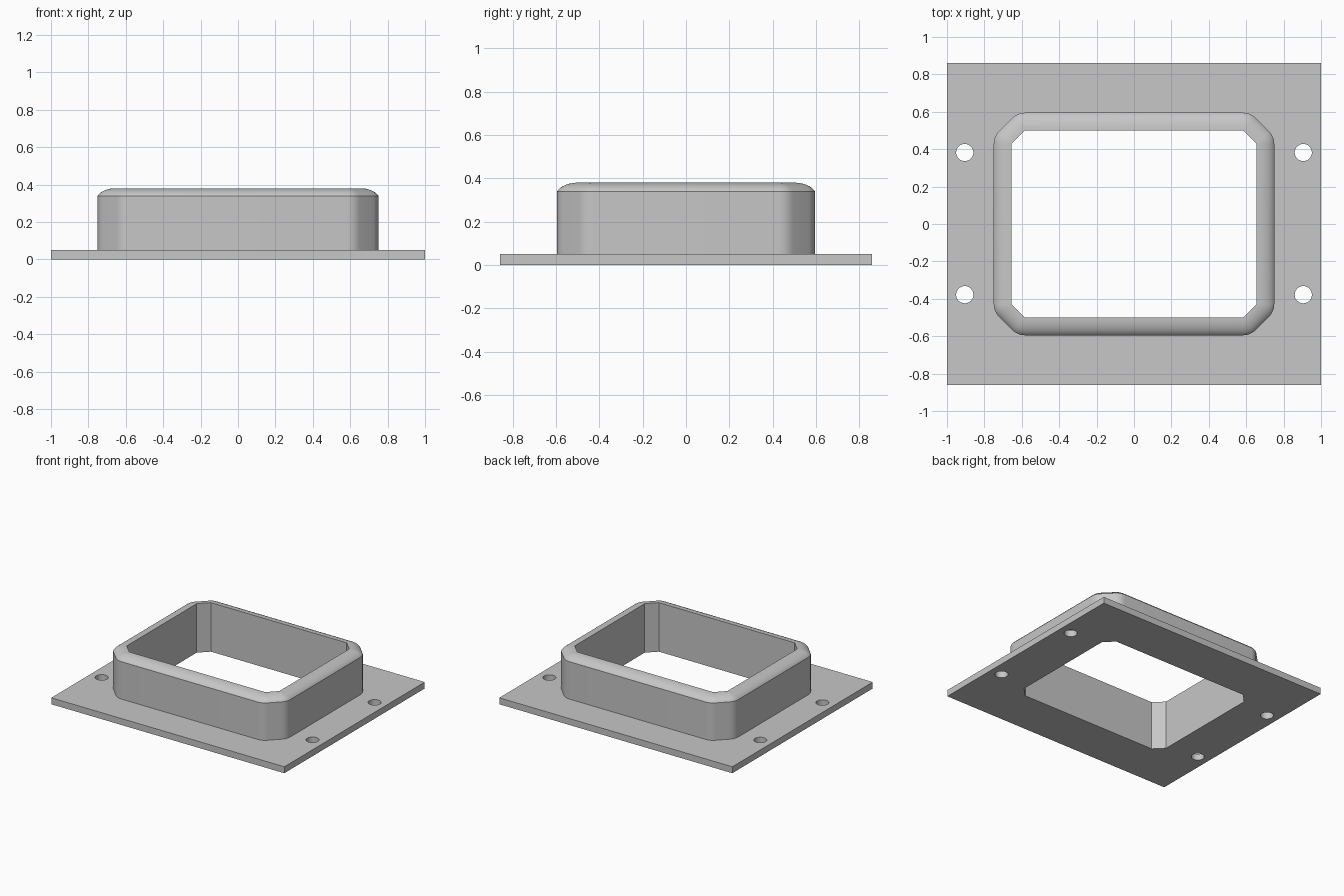
import bpy
import bmesh
from math import sin, cos, pi, radians

if "Cube" in bpy.data.objects:
    bpy.data.objects.remove(bpy.data.objects["Cube"], do_unlink=True)

grey = bpy.data.materials.new("plain_grey")
grey.use_nodes = True
colour = (0.57, 0.57, 0.57, 1)
grey.diffuse_color = colour
grey.node_tree.nodes["Principled BSDF"].inputs["Base Color"].default_value = colour

PLATE_T, SHOULDER, TOP = 0.05, 0.34, 0.38
WALL = 0.095                      # collar wall thickness
IN_X, IN_Y, CUT = 0.655, 0.5, 0.072   # opening half sizes and corner chamfer


def finish(bm, name):
    bmesh.ops.remove_doubles(bm, verts=bm.verts, dist=1e-5)
    bmesh.ops.recalc_face_normals(bm, faces=bm.faces)
    mesh = bpy.data.meshes.new(name)
    bm.to_mesh(mesh)
    bm.free()
    mesh.materials.append(grey)
    obj = bpy.data.objects.new(name, mesh)
    bpy.context.collection.objects.link(obj)
    bpy.ops.object.select_all(action="DESELECT")
    obj.select_set(True)
    bpy.context.view_layer.objects.active = obj
    bpy.ops.object.shade_smooth_by_angle(angle=radians(28))
    return obj


def opening_corners():
    """Chamfered rectangle, anticlockwise, with the two wall directions at each corner."""
    x, y, c = IN_X, IN_Y, CUT
    pts = [(x, y - c), (x - c, y), (c - x, y), (-x, y - c),
           (-x, c - y), (c - x, -y), (x - c, -y), (x, c - y)]
    return [(px, py, i * pi / 4) for i, (px, py) in enumerate(pts)]


def outline(offset, steps=6):
    """Opening grown outward by offset, with rounded joins."""
    return [(px + offset * cos(a + k / steps * pi / 4),
             py + offset * sin(a + k / steps * pi / 4))
            for px, py, a in opening_corners() for k in range(steps + 1)]


# Base plate with the large opening and four screw holes
bm = bmesh.new()


def add_loop(points):
    vs = [bm.verts.new((x, y, 0)) for x, y in points]
    for a, b in zip(vs, vs[1:] + vs[:1]):
        bm.edges.new((a, b))


add_loop([(-1, -0.86), (1, -0.86), (1, 0.86), (-1, 0.86)])
add_loop([(x, y) for x, y, a in opening_corners()])
for hx in (-0.905, 0.905):
    for hy in (-0.378, 0.382):
        add_loop([(hx + 0.046 * cos(k * pi / 16), hy + 0.046 * sin(k * pi / 16))
                  for k in range(32)])
bmesh.ops.triangle_fill(bm, edges=bm.edges[:], use_beauty=True)
lifted = bmesh.ops.extrude_face_region(bm, geom=bm.faces[:], use_keep_orig=True)["geom"]
for v in lifted:
    if isinstance(v, bmesh.types.BMVert):
        v.co.z = PLATE_T
finish(bm, "base_plate")

# Raised collar: wall section swept round the opening, rounded over at the top
start = radians(20)
a_rad = WALL / cos(start)
b_rad = (TOP - SHOULDER) / (1 - sin(start))
section = [(0, PLATE_T), (WALL, PLATE_T)]
for k in range(9):
    t = start + (pi / 2 - start) * k / 8
    section.append((a_rad * cos(t), TOP - b_rad * (1 - sin(t))))

bm = bmesh.new()
rings = [[bm.verts.new((x, y, z)) for x, y in outline(d)] for d, z in section]
n = len(rings[0])
for lower, upper in zip(rings, rings[1:] + rings[:1]):
    for i in range(n):
        j = (i + 1) % n
        bm.faces.new((lower[i], lower[j], upper[j], upper[i]))
finish(bm, "raised_collar")
